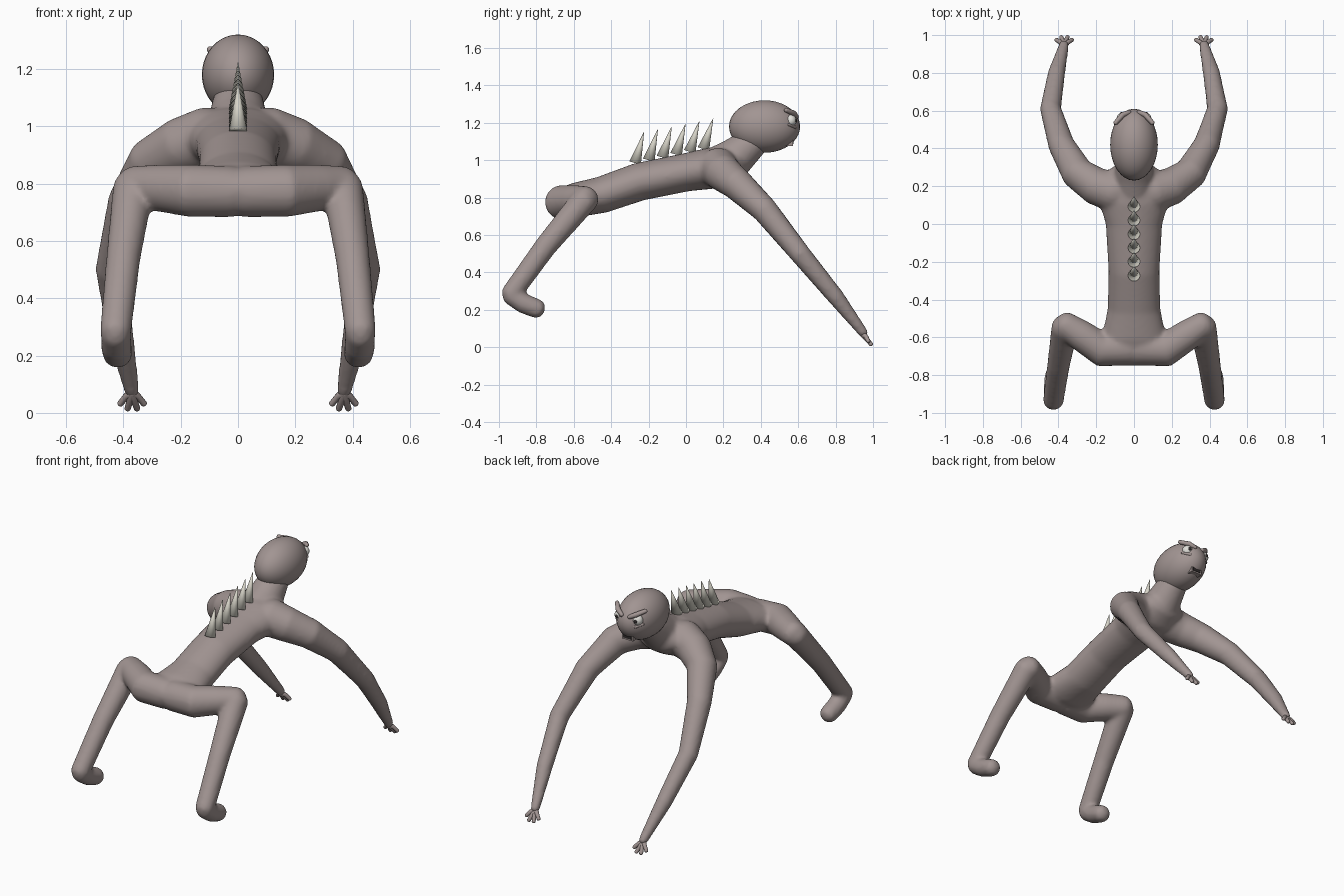
import bpy, bmesh, math
from mathutils import Vector, Matrix

if "Cube" in bpy.data.objects:
    bpy.data.objects.remove(bpy.data.objects["Cube"])


def material(name, rgb):
    m = bpy.data.materials.new(name)
    m.diffuse_color = (*rgb, 1)
    m.use_nodes = True
    m.node_tree.nodes["Principled BSDF"].inputs["Base Color"].default_value = m.diffuse_color
    return m


SKIN = material("mauve grey skin", (0.36, 0.30, 0.29))
BONE = material("cream bone", (0.68, 0.66, 0.58))
WHITE = material("eye white", (0.75, 0.74, 0.70))
DARK = material("dark", (0.03, 0.025, 0.025))


def finish(bm, name, mat, smooth=True):
    bmesh.ops.recalc_face_normals(bm, faces=bm.faces)
    for f in bm.faces:
        f.smooth = smooth
    me = bpy.data.meshes.new(name)
    bm.to_mesh(me)
    bm.free()
    me.materials.append(mat)
    ob = bpy.data.objects.new(name, me)
    bpy.context.collection.objects.link(ob)
    return ob


def tube(bm, path, seg=20):
    """Closed rounded tube; path holds (point, side radius, up radius)."""
    pts = [Vector(p[0]) for p in path]
    n = len(pts)
    frames = []
    for i in range(n):
        t = (pts[min(i + 1, n - 1)] - pts[max(i - 1, 0)]).normalized()
        s = t.cross(Vector((0, 0, 1))).normalized()
        frames.append((pts[i], t, s, s.cross(t), path[i][1], path[i][2]))
    rings = []
    caps = [math.radians(a) for a in (75, 50, 25)]

    def cap(f, sign, angles):
        p, t, s, u, a, b = f
        for g in angles:
            rings.append((p + t * sign * min(a, b) * 0.8 * math.sin(g), t, s, u,
                          a * math.cos(g), b * math.cos(g)))
    cap(frames[0], -1, caps)
    rings.extend(frames)
    cap(frames[-1], 1, caps[::-1])
    loops = []
    for p, t, s, u, a, b in rings:
        loops.append([bm.verts.new(p + s * a * math.cos(k * math.tau / seg)
                                   + u * b * math.sin(k * math.tau / seg)) for k in range(seg)])
    for r0, r1 in zip(loops, loops[1:]):
        for k in range(seg):
            bm.faces.new((r0[k], r0[(k + 1) % seg], r1[(k + 1) % seg], r1[k]))
    bm.faces.new(loops[0])
    bm.faces.new(loops[-1])


def limb(bm, side, pts, seg=20):
    tube(bm, [((side * x, y, z), r, r) for x, y, z, r in pts], seg)


def ellipsoid(name, loc, radii, mat, u=32, v=20):
    bm = bmesh.new()
    bmesh.ops.create_uvsphere(bm, u_segments=u, v_segments=v, radius=1,
                              matrix=Matrix.Translation(loc) @ Matrix.Diagonal((*radii, 1)))
    return finish(bm, name, mat)


def box(name, loc, size, mat):
    bm = bmesh.new()
    bmesh.ops.create_cube(bm, size=1, matrix=Matrix.Translation(loc) @ Matrix.Diagonal((*size, 1)))
    return finish(bm, name, mat, False)


# body: torso, neck, arms and legs fused into one skin
bm = bmesh.new()
torso = [(-0.70, .775, .20, .062), (-0.60, .785, .17, .092), (-0.45, .815, .14, .098),
         (-0.25, .885, .135, .102), (0, .935, .15, .102), (0.12, .955, .185, .11),
         (0.21, .965, .20, .108), (0.26, .98, .14, .09)]
tube(bm, [((0, y, z), a, b) for y, z, a, b in torso], 28)
limb(bm, 1, [(0, .18, .97, .11), (0, .27, 1.02, .105), (0, .36, 1.10, .085)])
for s in (1, -1):
    limb(bm, s, [(.10, .17, .96, .11), (.20, .20, .93, .10), (.30, .27, .875, .087),
                 (.385, .42, .735, .07), (.442, .61, .50, .056),
                 (.41, .80, .27, .046), (.37, .95, .075, .027)])
    limb(bm, s, [(.02, -.66, .772, .09), (.17, -.665, .775, .092),
                 (.28, -.59, .785, .082), (.365, -.535, .79, .072)])
    limb(bm, s, [(.365, -.545, .785, .072), (.40, -.75, .54, .06), (.427, -.935, .285, .055)])
    limb(bm, s, [(.427, -.935, .278, .052), (.425, -.87, .235, .054), (.42, -.795, .205, .052)])
body = finish(bm, "body", SKIN)
rm = body.modifiers.new("fuse", 'REMESH')
rm.mode = 'VOXEL'
rm.voxel_size = 0.011
rm.use_smooth_shade = True
sm = body.modifiers.new("soften", 'SMOOTH')
sm.factor = 0.5
sm.iterations = 10

# head
ellipsoid("head", (0, .42, 1.18), (.126, .19, .14), SKIN)

# face and hands, mirrored
for s, tag in ((1, "right"), (-1, "left")):
    ellipsoid(f"{tag}_eye", (s * .06, .560, 1.212), (.032, .03, .032), WHITE, 20, 12)
    ellipsoid(f"{tag}_pupil", (s * .063, .585, 1.212), (.012, .008, .012), DARK, 12, 8)
    bm = bmesh.new()
    limb(bm, s, [(.025, .592, 1.232, .012), (.06, .578, 1.25, .015), (.098, .535, 1.268, .012)], 10)
    limb(bm, s, [(.03, .59, 1.185, .007), (.06, .582, 1.176, .009), (.092, .55, 1.19, .007)], 10)
    finish(bm, f"{tag}_brow_and_lid", SKIN)
    bm = bmesh.new()
    for x, y, z in ((.328, .975, .032), (.352, .99, .015), (.385, .99, .015), (.411, .975, .032)):
        limb(bm, s, [(.37, .945, .07, .017), ((x + .37) / 2, (y + .95) / 2, z + .025, .012),
                     (x, y, z, .011)], 10)
    finish(bm, f"{tag}_fingers", SKIN)

# mouth
box("lips", (0, .548, 1.098), (.075, .05, .042), SKIN)
box("mouth", (0, .573, 1.098), (.055, .006, .024), DARK)

# row of forward-leaning back spikes
for i in range(6):
    base = Vector((0, -.272 + .073 * i, .985 + .0150 * i))
    tip = Vector((0, -.225 + .074 * i, 1.15 + .0145 * i))
    d = tip - base
    bm = bmesh.new()
    bmesh.ops.create_cone(bm, cap_ends=True, segments=16, radius1=.032, radius2=0.001, depth=d.length,
                          matrix=Matrix.Translation((base + tip) / 2)
                          @ d.to_track_quat('Z', 'Y').to_matrix().to_4x4())
    finish(bm, f"back_spike_{i + 1}", BONE)
